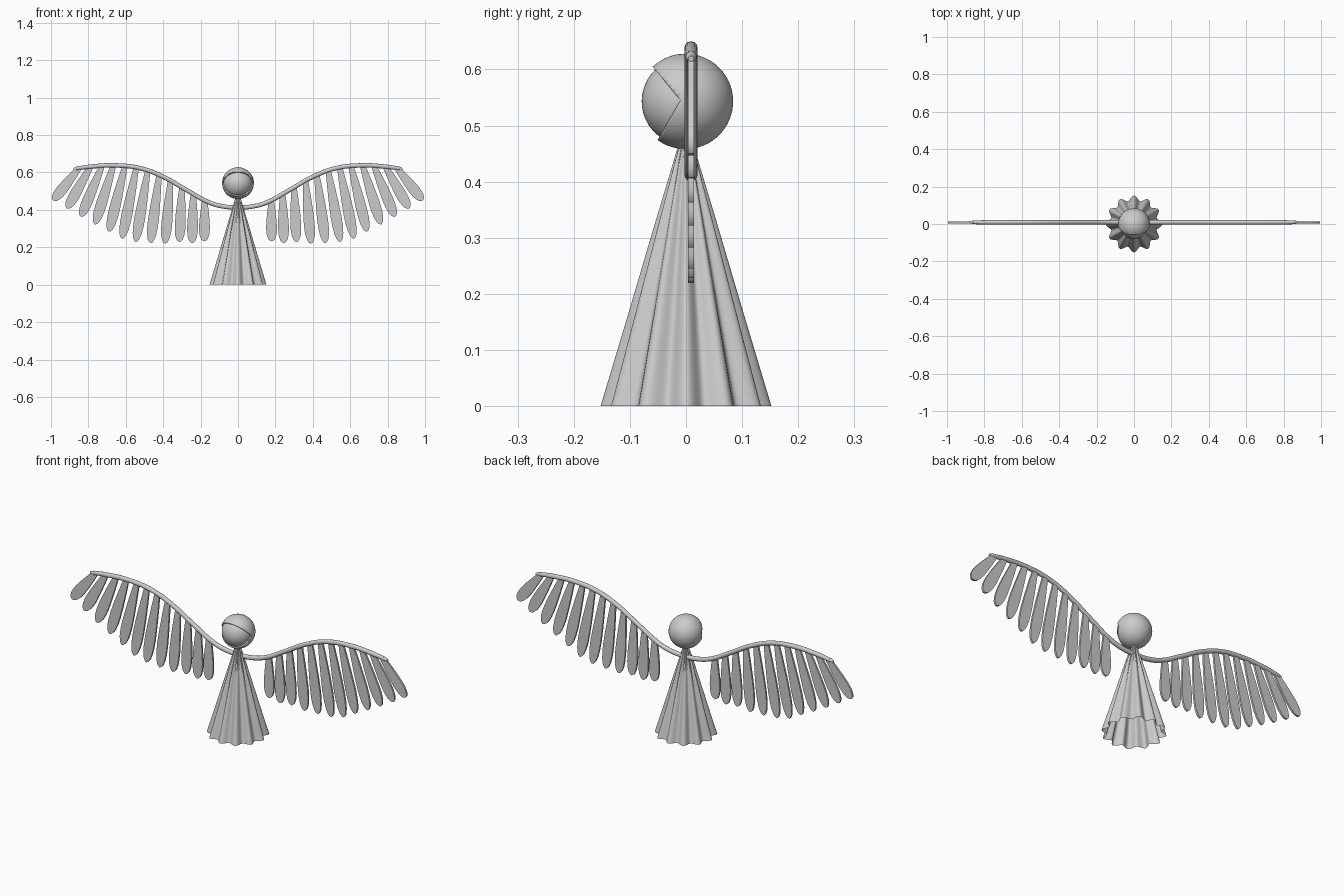
import bpy, bmesh, math
from mathutils import Vector

if "Cube" in bpy.data.objects:
    bpy.data.objects.remove(bpy.data.objects["Cube"])

grey = bpy.data.materials.new("light grey")
grey.diffuse_color = (0.6, 0.6, 0.6, 1)
grey.use_nodes = True
grey.node_tree.nodes["Principled BSDF"].inputs["Base Color"].default_value = grey.diffuse_color


def add_object(name, bm, angle=None):
    bmesh.ops.recalc_face_normals(bm, faces=bm.faces)
    mesh = bpy.data.meshes.new(name)
    bm.to_mesh(mesh)
    bm.free()
    mesh.materials.append(grey)
    obj = bpy.data.objects.new(name, mesh)
    bpy.context.collection.objects.link(obj)
    if angle:
        bpy.ops.object.select_all(action='DESELECT')
        obj.select_set(True)
        bpy.context.view_layer.objects.active = obj
        bpy.ops.object.shade_smooth_by_angle(angle=math.radians(angle))
    return obj


# Pleated skirt, open at the bottom, twelve folds
bm = bmesh.new()
N = 144
rings = []
for z, r in ((0, 0.139), (0.157, 0.096), (0.313, 0.054), (0.47, 0.011)):
    ring = []
    for i in range(N):
        a = 2 * math.pi * i / N
        rr = r * (1 + 0.095 * math.cos(12 * a))
        ring.append(bm.verts.new((rr * math.cos(a), rr * math.sin(a), z)))
    rings.append(ring)
for low, high in zip(rings, rings[1:]):
    for i in range(N):
        j = (i + 1) % N
        bm.faces.new((low[i], low[j], high[j], high[i]))
bm.faces.new(rings[-1])
add_object("skirt", bm, 40)

# Head inside the hood
centre = Vector((0, -0.001, 0.543))
bm = bmesh.new()
bmesh.ops.create_uvsphere(bm, u_segments=48, v_segments=24, radius=0.078)
bmesh.ops.translate(bm, verts=bm.verts, vec=centre)
add_object("head", bm, 40)

# Hood: a thin sphere with a wedge opening at the front
bm = bmesh.new()
bmesh.ops.create_uvsphere(bm, u_segments=64, v_segments=32, radius=0.085)
bmesh.ops.translate(bm, verts=bm.verts, vec=centre)
hinge = Vector((0, -0.010, 0.545))
upper = Vector((0, 0.063, 0.052)).normalized()
lower = Vector((0, 0.073, -0.042)).normalized()
for normal in (upper, lower):
    bmesh.ops.bisect_plane(bm, geom=bm.verts[:] + bm.edges[:] + bm.faces[:],
                           plane_co=hinge, plane_no=normal)
opening = []
for f in bm.faces:
    d = f.calc_center_median() - hinge
    if d.dot(upper) < 0 and d.dot(lower) < 0:
        opening.append(f)
bmesh.ops.delete(bm, geom=opening, context='FACES')
hood = add_object("hood", bm, 40)
shell = hood.modifiers.new("thickness", 'SOLIDIFY')
shell.thickness = 0.007
shell.offset = -1

# Wing arm: one smooth tube across both wings
WING_Y = 0.009
half = [(0.0, 0.413), (0.07, 0.417), (0.15, 0.438), (0.27, 0.503), (0.40, 0.577),
        (0.52, 0.622), (0.66, 0.638), (0.78, 0.632), (0.86, 0.622), (0.88, 0.619)]
path = [(-x, z) for x, z in reversed(half[1:])] + half
curve = bpy.data.curves.new("wing_arm", 'CURVE')
curve.dimensions = '3D'
curve.bevel_depth = 0.0118
curve.bevel_resolution = 4
curve.use_fill_caps = True
spline = curve.splines.new('BEZIER')
spline.bezier_points.add(len(path) - 1)
spline.resolution_u = 8
for p, (x, z) in zip(spline.bezier_points, path):
    p.co = (x, WING_Y, z)
    p.handle_left_type = p.handle_right_type = 'AUTO'
    p.radius = 0.45 if abs(x) > 0.87 else 0.85 if abs(x) > 0.85 else 1
curve.materials.append(grey)
arm = bpy.data.objects.new("wing_arm", curve)
bpy.context.collection.objects.link(arm)


def arm_height(x):
    for (x0, z0), (x1, z1) in zip(half, half[1:]):
        if x0 <= x <= x1:
            return z0 + (z1 - z0) * (x - x0) / (x1 - x0)


# Feathers: flat plates, narrow at the arm and rounded at the tip
tips = [(0.18, 0.232), (0.245, 0.222), (0.313, 0.228), (0.39, 0.219),
        (0.468, 0.222), (0.547, 0.228), (0.62, 0.245), (0.69, 0.283),
        (0.765, 0.322), (0.84, 0.363), (0.915, 0.407), (0.988, 0.45)]
profile = [(0, 0.014), (0.2, 0.020), (0.45, 0.026), (0.65, 0.029), (0.78, 0.028),
           (0.88, 0.024), (0.95, 0.017), (0.985, 0.009)]
for side, label in ((1, "right"), (-1, "left")):
    for n, (tx, tz) in enumerate(tips):
        rx = 0.178 + 0.061 * n
        root = Vector((rx, 0, arm_height(rx)))
        along = Vector((tx, 0, tz)) - root
        across = Vector((-along.z, 0, along.x)).normalized()
        outline = [root + along * t + across * w for t, w in profile]
        outline.append(root + along)
        outline += [root + along * t - across * w for t, w in reversed(profile)]
        bm = bmesh.new()
        face = bm.faces.new([bm.verts.new((side * v.x, WING_Y - 0.005, v.z))
                             for v in outline])
        solid = bmesh.ops.extrude_face_region(bm, geom=[face])
        moved = [g for g in solid["geom"] if isinstance(g, bmesh.types.BMVert)]
        bmesh.ops.translate(bm, verts=moved, vec=(0, 0.01, 0))
        add_object(f"{label}_feather_{n + 1}", bm, 35)
